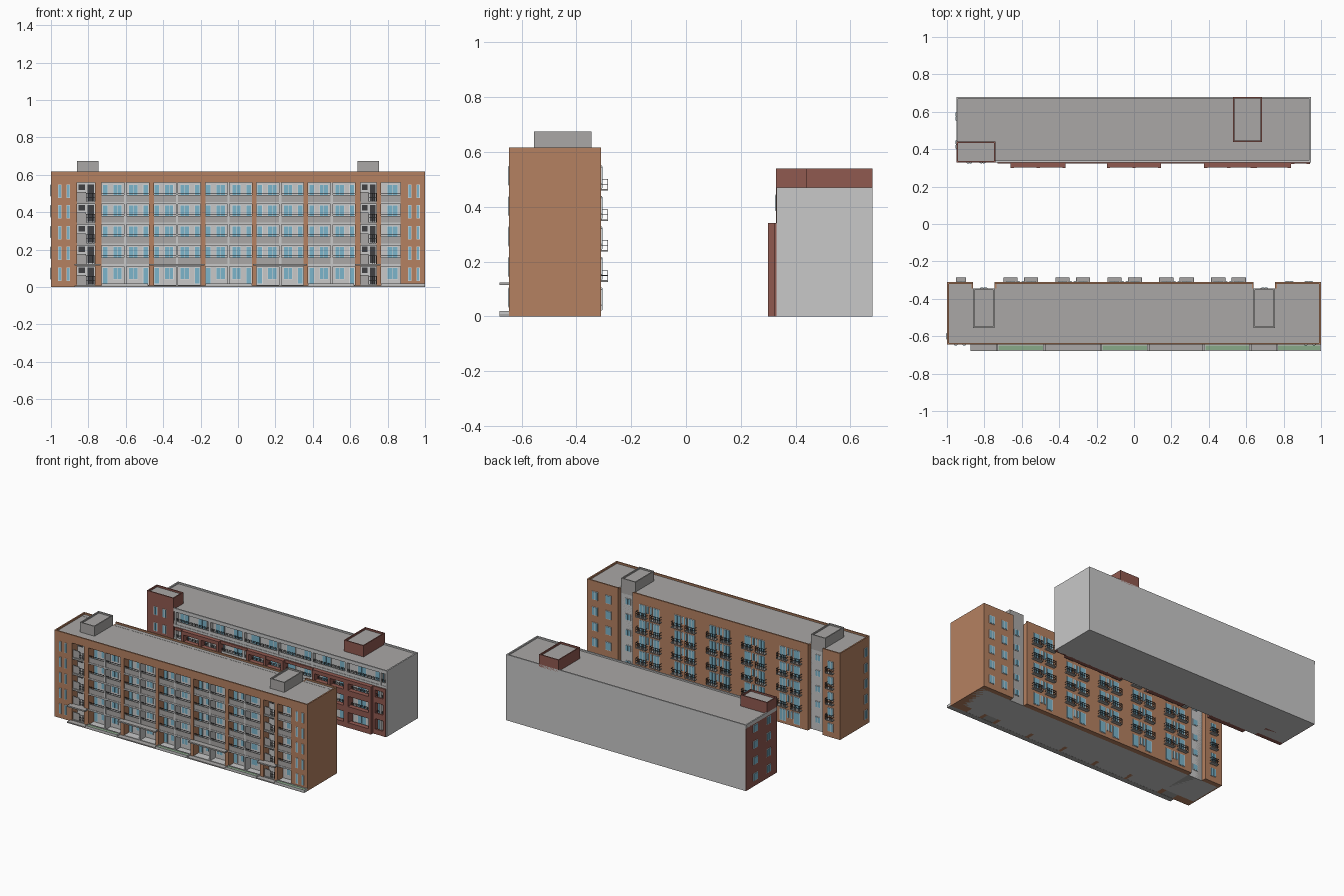
import bpy, bmesh

cube = bpy.data.objects.get("Cube")
if cube:
    bpy.data.objects.remove(cube)


def material(name, r, g, b):
    m = bpy.data.materials.new(name)
    m.use_nodes = True
    m.diffuse_color = (r, g, b, 1)
    m.node_tree.nodes["Principled BSDF"].inputs["Base Color"].default_value = (r, g, b, 1)
    return m


BRICK = material("orange brick", .46, .22, .12)
RED = material("dark red brick", .28, .10, .08)
WALL = material("light grey wall", .58, .58, .58)
ROOF = material("concrete grey", .40, .39, .38)
GLASS = material("blue glass", .20, .46, .60)
METAL = material("dark metal", .05, .05, .055)
GREEN = material("planting green", .25, .40, .25)
WHITE = material("window frame white", .72, .72, .72)

parts = {}


def box(name, mat, x0, x1, y0, y1, z0, z1):
    """Queue one box for the named part."""
    parts.setdefault((name, mat), []).append((x0, x1, y0, y1, z0, z1))


def build_parts():
    for (name, mat), items in parts.items():
        bm = bmesh.new()
        for x0, x1, y0, y1, z0, z1 in items:
            made = bmesh.ops.create_cube(bm, size=1)["verts"]
            for v in made:
                v.co = (x0 if v.co.x < 0 else x1, y0 if v.co.y < 0 else y1,
                        z0 if v.co.z < 0 else z1)
        bmesh.ops.recalc_face_normals(bm, faces=bm.faces)
        mesh = bpy.data.meshes.new(name)
        bm.to_mesh(mesh)
        bm.free()
        mesh.materials.append(mat)
        bpy.context.collection.objects.link(bpy.data.objects.new(name, mesh))


def rim(name, mat, x0, x1, y0, y1, z0, z1, t=.01):
    """Four parapet walls around a roof."""
    box(name, mat, x0, x1, y0, y0 + t, z0, z1)
    box(name, mat, x0, x1, y1 - t, y1, z0, z1)
    box(name, mat, x0, x0 + t, y0 + t, y1 - t, z0, z1)
    box(name, mat, x1 - t, x1, y0 + t, y1 - t, z0, z1)


def window(name, axis, side, u, plane, z, w, h, panes=2):
    """Framed window on a wall plane facing +/- the given axis."""
    def plate(part, mat, a, b, depth, z0, z1):
        lo, hi = sorted((plane - side * .002, plane + side * depth))
        span = (a, b, lo, hi) if axis == "y" else (lo, hi, a, b)
        box(name + part, mat, *span, z0, z1)
    e = .003
    plate("_frames", WHITE, u - w / 2, u + w / 2, .003, z, z + h)
    step = (w - e) / panes
    for i in range(panes):
        a = u - w / 2 + e + i * step
        plate("_glass", GLASS, a, a + step - e, .005, z + e, z + h - e)


def railing(name, x0, x1, y, z, h, posts):
    """Flat railing facing y with a top bar and balusters."""
    t = .002
    for level in (z + h / 2, z + h - t):
        box(name, METAL, x0, x1, y, y + t, level, level + t)
    for i in range(posts):
        x = x0 + (x1 - x0 - t) * i / (posts - 1)
        box(name, METAL, x, x + t, y, y + t, z, z + h)


# ---------- Front building ----------
F, B, H, PITCH = -.645, -.31, .617, .111
CORE, NOTCH = F + .06, B - .035
BAY_TOP = .56
stairs = ((-.86, -.745), (.64, .755))
floors = [.005 + PITCH * i for i in range(5)]

box("front_block_core", WALL, -.99, .99, CORE, NOTCH, 0, BAY_TOP + .01)
box("front_block_roof", ROOF, -.995, .995, F + .005, NOTCH - .001, BAY_TOP + .002, H - .012)
box("front_block_end_wall", BRICK, -1, -.86, F, NOTCH, 0, H - .013)
box("front_block_end_wall", BRICK, .87, 1, F, NOTCH, 0, H - .013)
box("front_block_cornice", BRICK, -1, 1, F, F + .01, BAY_TOP, H)
for side in (-1, 1):
    a, b = sorted((side, side * .99))
    box("front_block_cornice", BRICK, a, b, F + .01, B, BAY_TOP, H)

# Rear wall slabs leave open slots at the stair shafts
for x0, x1 in ((-1, -.86), (-.745, .64), (.755, 1)):
    box("front_block_rear_wall", BRICK, x0, x1, NOTCH - .002, B, 0, H - .012)
    box("front_block_rear_parapet", BRICK, x0, x1, B - .01, B, H - .02, H)
    box("front_block_rear_roof", ROOF, x0 + .01, x1 - .01, NOTCH - .002, B - .01, H - .013, H - .011)

# Stair shafts rising above the roof
for x0, x1 in stairs:
    box("stair_shaft", ROOF, x0, x1, -.555, NOTCH, 0, .665)
    rim("stair_shaft_parapet", ROOF, x0, x1, -.555, NOTCH, .66, .675, .008)
    for z in floors:
        window("shaft", "y", 1, (x0 + x1) / 2, NOTCH, z + .05, .04, .045)

# Brick piers between the front bays
for x0, x1 in ((-.765, -.73), (-.475, -.45), (-.2, -.175), (.075, .1),
               (.35, .375), (.625, .655), (.74, .765)):
    box("front_pier", BRICK, x0, x1, F, CORE + .01, 0, BAY_TOP + .001)

# Balcony bays
bays = [(-.73 + .276 * i, -.475 + .276 * i) for i in range(5)] + [(.765, .87)]
for x0, x1 in bays:
    mid, wide = (x0 + x1) / 2, x1 - x0 > .2
    if wide:
        box("bay_partition", WALL, mid - .006, mid + .006, F + .004, CORE, 0, BAY_TOP)
    for i, z in enumerate(floors):
        box("balcony_floor", WALL, x0, x1, F + .003, CORE, z - .005, z + .006)
        if i:
            box("balcony_parapet", ROOF, x0, x1, F + .006, F + .014, z + .006, z + .042)
            box("balcony_handrail", METAL, x0, x1, F + .008, F + .011, z + .05, z + .053)
        if not wide:
            window("bay", "y", -1, mid + .008, CORE, z + .035, .06, .065)
            continue
        for s in (-1, 1):
            window("bay", "y", -1, mid + s * .042, CORE, z + .035, .05, .065)
            window("bay", "y", -1, mid + s * .108, CORE, z + .012, .03, .088, 1)

# Open stair bays with dark screens
for x0, x1 in ((-.86, -.765), (.655, .74)):
    mid = (x0 + x1) / 2
    for z in floors:
        box("stair_landing", ROOF, x0, x1, F + .004, CORE, z - .005, z + .008)
        box("stair_parapet", ROOF, x0, mid, F + .01, F + .016, z, z + .06)
        box("stair_opening", METAL, mid + .008, x1 - .006, CORE - .006, CORE, z + .012, z + .1)
        box("stair_opening", METAL, x0 + .008, mid - .006, CORE - .006, CORE, z + .07, z + .1)
        railing("stair_railing", mid, x1, F + .012, z + .008, .045, 5)

# End block windows
for z in floors:
    for x in (-.953, -.908, .918, .963):
        window("end_block", "y", -1, x, F, z + .028, .018, .072, 1)
    window("side", "x", -1, -.6, -1, z + .035, .035, .065)
    for x in (-.925, .83, .935):
        window("rear_end", "y", 1, x, B, z + .035, .045, .06)

# Rear windows and railed balconies
pairs = [-.605 + .2775 * i for i in range(5)]
for i, z in enumerate(floors):
    for c in pairs:
        for s in (-1, 1):
            window("rear", "y", 1, c + s * .055, B, z + .016, .05, .085)
            window("rear", "y", 1, c + s * .013, B, z + .045, .018, .055, 1)
    for x, w in [(c + s * .055, .076) for c in pairs for s in (-1, 1)] + [(-.925, .055)]:
        if i == 0:
            continue
        x0, x1, out = x - w / 2, x + w / 2, B + .025
        box("rear_balcony_slab", ROOF, x0, x1, B - .002, out, z + .01, z + .016)
        railing("rear_balcony_railing", x0, x1, out - .003, z + .016, .036, 8)
        for e in (x0, x1 - .002):
            for level in (.032, .05):
                box("rear_balcony_railing", METAL, e, e + .002, B, out, z + level, z + level + .002)

# Planters, paving and canopies along the front
box("front_paving", ROOF, -.875, 1, -.68, F + .002, 0, .008)
for x0, x1 in ((-.73, -.48), (-.175, .075), (.375, .62), (.765, 1)):
    rim("planter_edge", WALL, x0, x1, -.68, F + .001, .005, .02, .006)
    box("planter_bed", GREEN, x0 + .006, x1 - .006, -.674, F, .005, .016)
for x0, x1 in ((-.875, -.735), (-.475, -.18), (.08, .37), (.625, .763)):
    box("entrance_canopy", ROOF, x0, x1, -.68, F + .004, .114, .124)

# ---------- Rear building ----------
L, R, Y0, Y1, TOP = -.95, .945, .33, .68, .47
BACK = Y0 + .03
STEP = .115
box("rear_block_core", WALL, L + .004, R, BACK, Y1, 0, TOP - .012)
box("rear_block_roof", ROOF, L + .01, R - .01, Y0 + .01, Y1 - .01, TOP - .03, TOP - .01)
rim("rear_block_parapet", WALL, L, R, Y0, Y1, TOP - .025, TOP, .01)
box("rear_block_end_pier", WALL, R - .012, R, Y0, BACK, 0, TOP - .02)
box("rear_block_red_end", RED, L, L + .006, Y0, Y1 - .002, 0, TOP - .001)

# Red roof towers
for x0, x1, y0, y1, z0 in ((L, -.74, Y0, .44, 0), (.53, .685, .44, Y1, TOP - .02)):
    box("red_tower", RED, x0, x1, y0 - .001, y1, z0, .525)
    rim("red_tower_parapet", RED, x0, x1, y0 - .001, y1, .52, .54, .008)
    box("red_tower_roof", ROOF, x0 + .008, x1 - .008, y0 + .007, y1 - .008, .524, .528)

levels = [.004 + STEP * i for i in range(4)]
for z in levels:
    for y in (.425, .575):
        window("red_end", "x", -1, y, L, z + .035, .05, .055)
    for x in (-.88, -.81):
        window("red_tower", "y", -1, x, Y0 - .001, z + .035, .03, .06)

# Balcony strips across the facade
for i, z in enumerate(levels):
    box("rear_block_slab", WALL, -.74, R, Y0, BACK, max(z - .008, 0), z + .008)
    if i:
        box("rear_block_balcony_wall", WALL, -.74, R, Y0 + .003, Y0 + .009, z, z + .03)
        railing("rear_block_railing", -.74, R - .012, Y0 + .004, z + .03, .02, 60)
    for k in range(12):
        x = -.67 + k * .14
        window("rear_block", "y", -1, x, BACK, z + .02, .07, .075)
for k in range(7):
    x = -.735 + k * .27
    box("rear_block_pier", WALL, x, x + .014, Y0 + .001, BACK, 0, TOP - .02)

# Red projecting frames over the lower three floors
RED_TOP = .34
for x0, x1, y0, cells in ((-.66, -.365, .30, 2), (-.145, .145, .30, 2),
                          (.375, .64, .30, 2), (.64, .84, .30, 1), (.84, .94, .322, 1)):
    step = (x1 - x0) / cells
    for k in range(cells + 1):
        x = min(max(x0 + k * step - .009, x0), x1 - .018)
        box("red_frame_post", RED, x, x + .018, y0, BACK, 0, RED_TOP)
    box("red_frame_band", RED, x0, x1, y0 + .001, Y0 + .006, RED_TOP - .026, RED_TOP)
    for z in levels[:3]:
        box("red_frame_band", RED, x0, x1, y0 + .001, Y0 + .006, max(z - .01, 0), z + .032)
        box("red_frame_floor", WALL, x0 + .01, x1 - .01, y0 + .004, BACK, z + .002, z + .006)
box("red_facade_strip", RED, -.73, .94, Y0 - .006, Y0 + .008, RED_TOP - .022, RED_TOP - .001)

build_parts()
